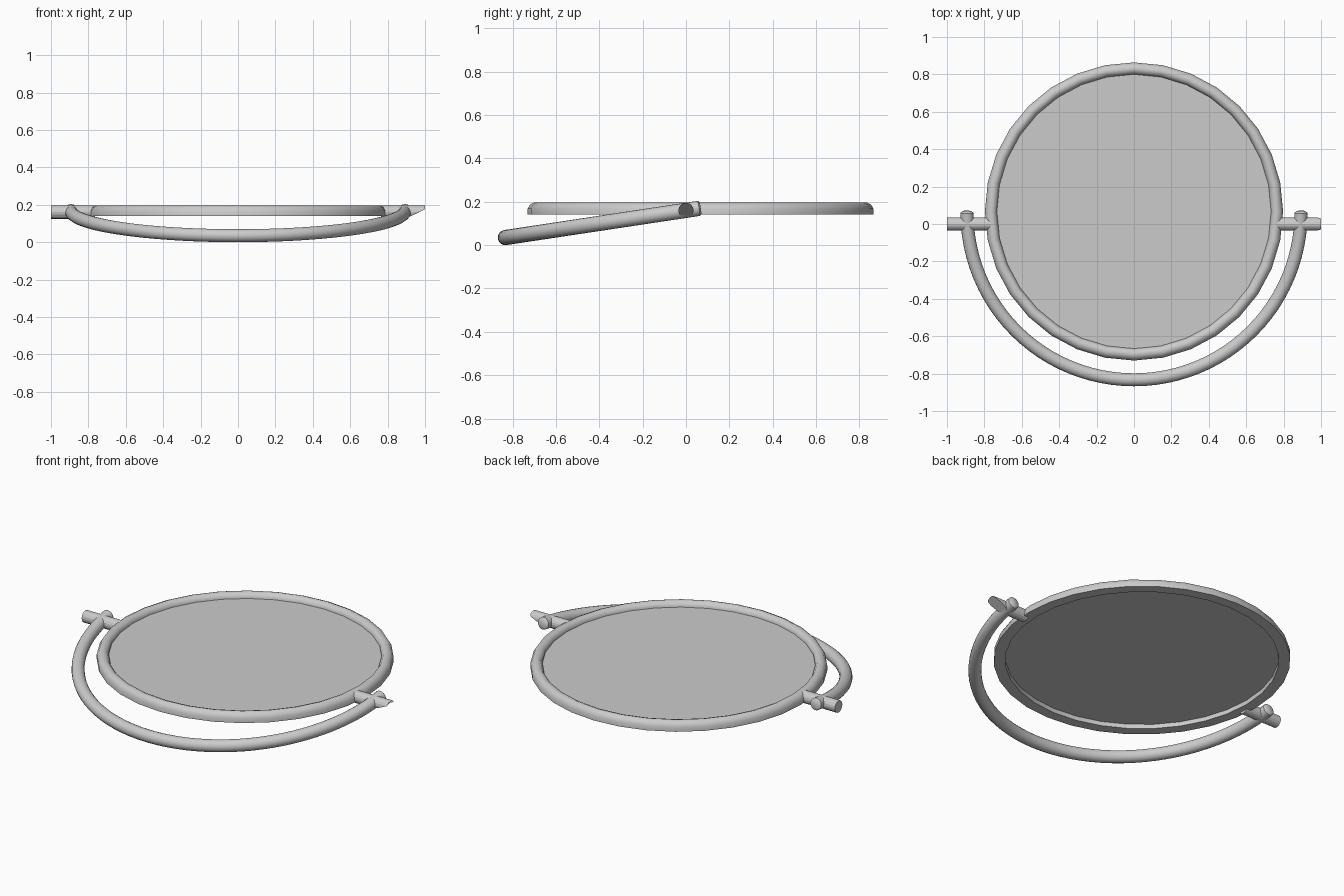
import bpy, bmesh
from math import sin, cos, pi, radians
from mathutils import Vector

if "Cube" in bpy.data.objects:
    bpy.data.objects.remove(bpy.data.objects["Cube"])

CY = 0.067      # centre of mirror in y
SEG = 32


def make(name, verts, faces, angle=None):
    me = bpy.data.meshes.new(name)
    me.from_pydata(verts, [], faces)
    bm = bmesh.new()
    bm.from_mesh(me)
    bmesh.ops.recalc_face_normals(bm, faces=bm.faces)
    bm.to_mesh(me)
    bm.free()
    ob = bpy.data.objects.new(name, me)
    bpy.context.collection.objects.link(ob)
    if angle:
        bpy.ops.object.select_all(action='DESELECT')
        ob.select_set(True)
        bpy.context.view_layer.objects.active = ob
        bpy.ops.object.shade_smooth_by_angle(angle=radians(angle))
    return ob


def skin(rings, closed):
    """Join equal rings of points into a tube, capped when not closed."""
    n, m = len(rings[0]), len(rings)
    verts = [p for r in rings for p in r]
    faces = []
    for i in range(m if closed else m - 1):
        a, b = i * n, ((i + 1) % m) * n
        for j in range(n):
            k = (j + 1) % n
            faces.append((a + j, a + k, b + k, b + j))
    if not closed:
        faces += [tuple(range(n)), tuple(range((m - 1) * n, m * n))]
    return verts, faces


# Round frame: flat back, rounded front edge
profile = [(0.735, 0.14), (0.797, 0.14), (0.797, 0.168), (0.785, 0.188),
           (0.765, 0.197), (0.745, 0.19), (0.733, 0.172)]
rings = []
for i in range(SEG):
    a = 2 * pi * i / SEG
    rings.append([(r * cos(a), CY + r * sin(a), z) for r, z in profile])
make("mirror_frame", *skin(rings, True), angle=50)

# Mirror glass
glass = [(0.74 * cos(2 * pi * i / SEG), CY + 0.74 * sin(2 * pi * i / SEG), 0.165)
         for i in range(SEG)]
make("mirror_glass", glass, [tuple(range(SEG))])

# Half-round bracket, sloping down to the front, with bevelled ends
slope = 0.125 / 0.83
up = Vector((0, -slope, 1)).normalized()
rings = []
N, TUBE = 48, 0.035
for i in range(N + 1):
    a = pi + pi * i / N
    out = Vector((cos(a), sin(a), slope * sin(a)))
    c = Vector((0, 0.06, 0.16 + slope * 0.06)) + 0.893 * out
    out.normalize()
    rings.append([c + TUBE * (cos(t) * out + sin(t) * up)
                  for t in (2 * pi * k / 16 for k in range(16))])


def end_cap(ring, sign):
    mid = sum(ring, Vector()) / len(ring)
    step = Vector((0, 0.008, 0.008 * slope))
    return [mid + (p - mid) * 0.7 + step for p in ring]


rings = [end_cap(rings[0], 1)] + rings + [end_cap(rings[-1], 1)]
make("bracket_arc", *skin(rings, False), angle=40)

# Pivot rods; the right one has a slanted outer end
for side, label in ((-1, "left"), (1, "right")):
    rings = [[], []]
    for k in range(16):
        t = 2 * pi * k / 16
        y, z = 0.035 * cos(t), 0.16 + 0.035 * sin(t)
        end = 1.0
        if side > 0:
            end -= 0.1 * max(0.0, min(1.0, (0.175 - z) / 0.045))
        rings[0].append((side * 0.765, y, z))
        rings[1].append((side * end, y, z))
    make(label + "_pivot", *skin(rings, False))
